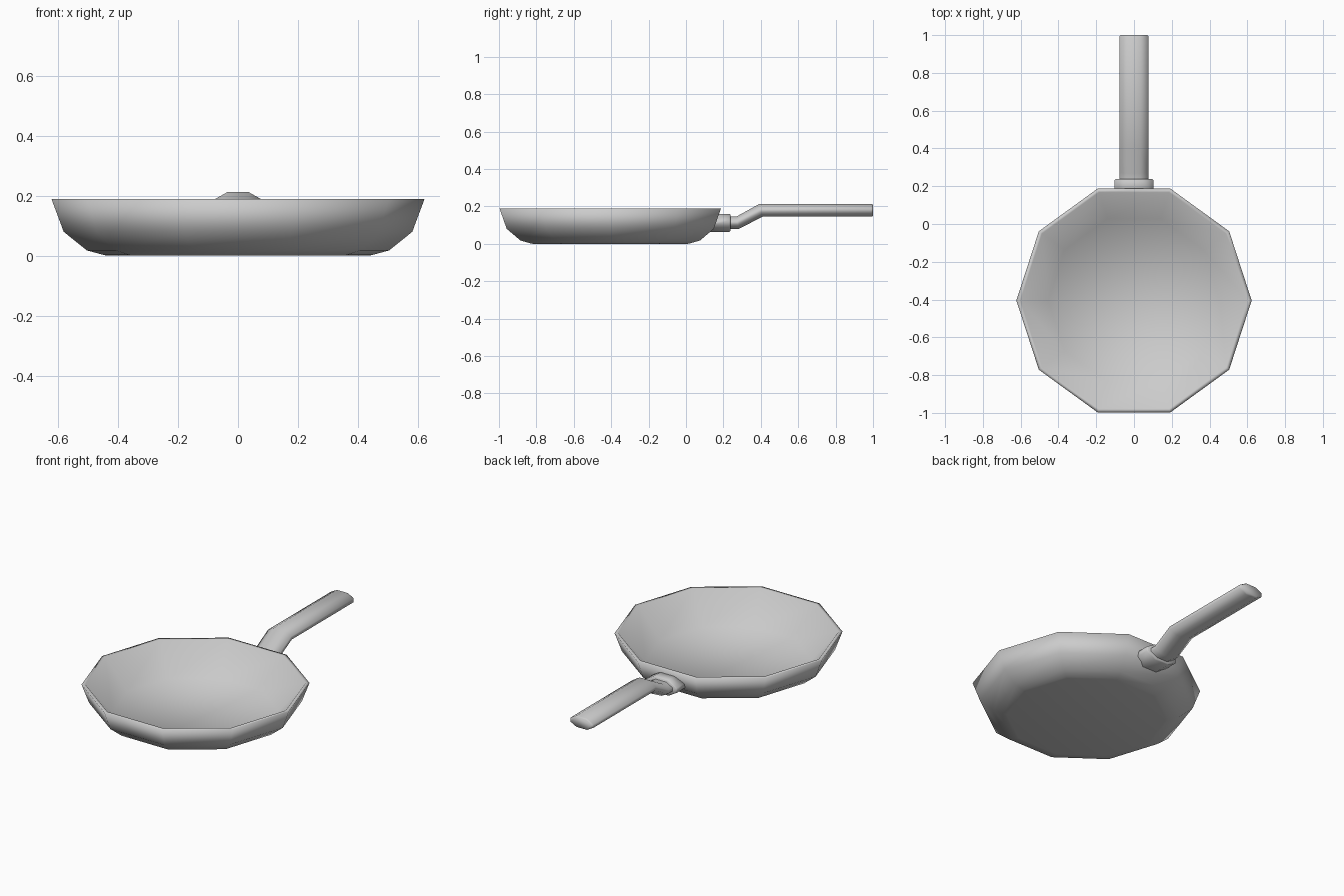
import bpy, bmesh, math

if "Cube" in bpy.data.objects:
    bpy.data.objects.remove(bpy.data.objects["Cube"])

PAN_Y = -0.405


def loft(name, rings, angle):
    """Bridge rings of equal point count into one capped, smooth mesh."""
    bm = bmesh.new()
    loops = [[bm.verts.new(p) for p in ring] for ring in rings]
    n = len(loops[0])
    for a, b in zip(loops, loops[1:]):
        for i in range(n):
            j = (i + 1) % n
            bm.faces.new((a[i], a[j], b[j], b[i]))
    bm.faces.new(loops[0])
    bm.faces.new(loops[-1])
    bmesh.ops.recalc_face_normals(bm, faces=bm.faces)
    me = bpy.data.meshes.new(name)
    bm.to_mesh(me)
    bm.free()
    ob = bpy.data.objects.new(name, me)
    bpy.context.collection.objects.link(ob)
    bpy.ops.object.select_all(action='DESELECT')
    ob.select_set(True)
    bpy.context.view_layer.objects.active = ob
    bpy.ops.object.shade_smooth_by_angle(angle=math.radians(angle))
    return ob


def decagon(r, z):
    return [(r * math.cos(i * math.tau / 10),
             PAN_Y + r * math.sin(i * math.tau / 10), z) for i in range(10)]


def grip(y, z, w, h, slant=0.0):
    """Flattened octagon across the handle; slant leans the ring along y."""
    pts = [(1, .3), (.45, 1), (-.45, 1), (-1, .3),
           (-1, -.3), (-.45, -1), (.45, -1), (1, -.3)]
    return [(px * w, y + slant * pz * h, z + pz * h) for px, pz in pts]


# Pan body: underside, outer wall, rim, sloping inner wall, cooking floor
profile = [(0.45, 0.003), (0.505, 0.018), (0.582, 0.08), (0.623, 0.19),
           (0.602, 0.19), (0.455, 0.022)]
profile.insert(0, (0.435, 0.0))
loft("pan_body", [decagon(r, z) for r, z in profile], 180)

# Collar: its inner end follows the slope of the pan wall
loft("handle_collar", [grip(0.15, 0.112, 0.103, 0.048, 0.38),
                       grip(0.232, 0.112, 0.103, 0.048),
                       grip(0.238, 0.112, 0.096, 0.043)], 75)

# Handle: short neck, upward bend, long straight grip with softened end
loft("handle", [grip(0.20, 0.112, 0.077, 0.033),
                grip(0.275, 0.112, 0.077, 0.033, -0.2),
                grip(0.40, 0.179, 0.077, 0.034, -0.25),
                grip(0.992, 0.179, 0.077, 0.034),
                grip(1.0, 0.179, 0.071, 0.029)], 75)
